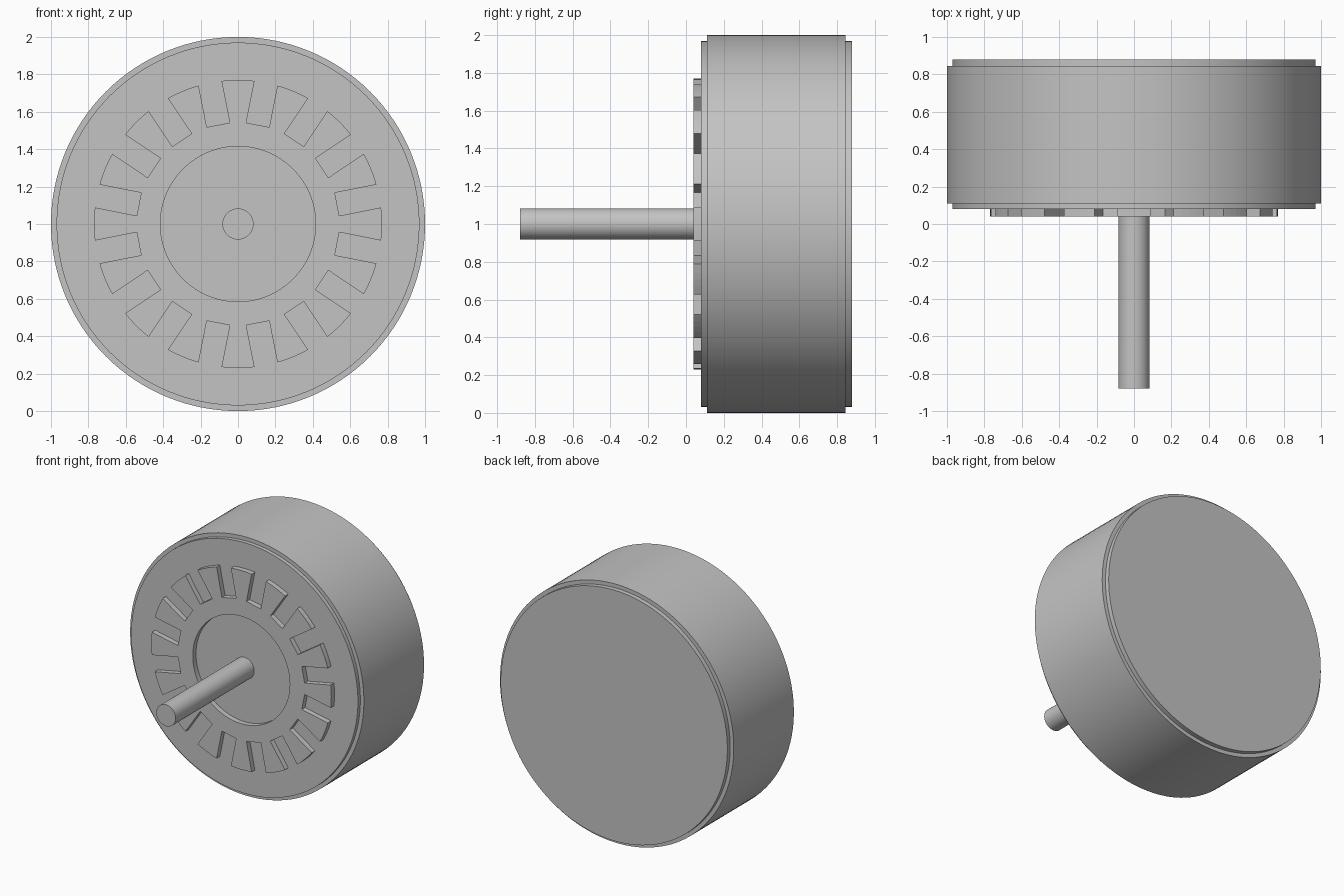
import bpy
import bmesh
import math
from mathutils import Matrix

cube = bpy.data.objects.get("Cube")
if cube:
    bpy.data.objects.remove(cube, do_unlink=True)

SEGMENTS = 128
SLOTS = 16
CENTRE_Z = 1.0

# Single grey metal
grey = bpy.data.materials.new("grey metal")
grey.use_nodes = True
colour = (0.55, 0.55, 0.55, 1)
grey.diffuse_color = colour
grey.node_tree.nodes["Principled BSDF"].inputs["Base Color"].default_value = colour


def finish(name, bm):
    bmesh.ops.remove_doubles(bm, verts=bm.verts, dist=1e-5)
    bmesh.ops.recalc_face_normals(bm, faces=bm.faces)
    mesh = bpy.data.meshes.new(name)
    bm.to_mesh(mesh)
    bm.free()
    mesh.materials.append(grey)
    obj = bpy.data.objects.new(name, mesh)
    obj.location.z = CENTRE_Z
    bpy.context.collection.objects.link(obj)
    return obj


def lathe(name, profile, segments=SEGMENTS, closed=False):
    """Turn a (radius, y) profile around the y axis; open ends are capped."""
    bm = bmesh.new()
    rings = []
    for r, y in profile:
        angles = [2 * math.pi * i / segments for i in range(segments)]
        rings.append([bm.verts.new((r * math.sin(a), y, r * math.cos(a))) for a in angles])
    pairs = list(zip(rings, rings[1:]))
    if closed:
        pairs.append((rings[-1], rings[0]))
    else:
        bm.faces.new(rings[0])
        bm.faces.new(rings[-1])
    for a, b in pairs:
        for i in range(segments):
            j = (i + 1) % segments
            bm.faces.new((a[i], a[j], b[j], b[i]))
    return finish(name, bm)


# Round housing with a small step at both ends
housing = lathe("housing", [(0.97, 0.08), (0.97, 0.11), (1, 0.11),
                            (1, 0.845), (0.97, 0.845), (0.97, 0.88)])

# Drive shaft
shaft = lathe("shaft", [(0.083, -0.88), (0.083, 0.1)], 64)

# Raised toothed ring on the front face
ring = lathe("toothed_ring", [(0.415, 0.04), (0.77, 0.04),
                              (0.77, 0.09), (0.415, 0.09)], closed=True)

# Parallel-sided slots between the teeth
bm = bmesh.new()
for i in range(SLOTS):
    turn = Matrix.Rotation(2 * math.pi * (i + 0.5) / SLOTS, 4, 'Y')
    place = Matrix.Translation((0, 0.06, 0.7))
    size = Matrix.Diagonal((0.125, 0.2, 0.32, 1))
    bmesh.ops.create_cube(bm, size=1, matrix=turn @ place @ size)
slot_cutter = finish("slot_cutter", bm)
slot_cutter.hide_render = True
slot_cutter.hide_viewport = True
cut = ring.modifiers.new("slots", 'BOOLEAN')
cut.operation = 'DIFFERENCE'
cut.solver = 'EXACT'
cut.object = slot_cutter

# Smooth round walls, crisp rims
bpy.ops.object.select_all(action='DESELECT')
for obj in (housing, shaft):
    obj.select_set(True)
bpy.context.view_layer.objects.active = housing
bpy.ops.object.shade_smooth_by_angle(angle=math.radians(30))
